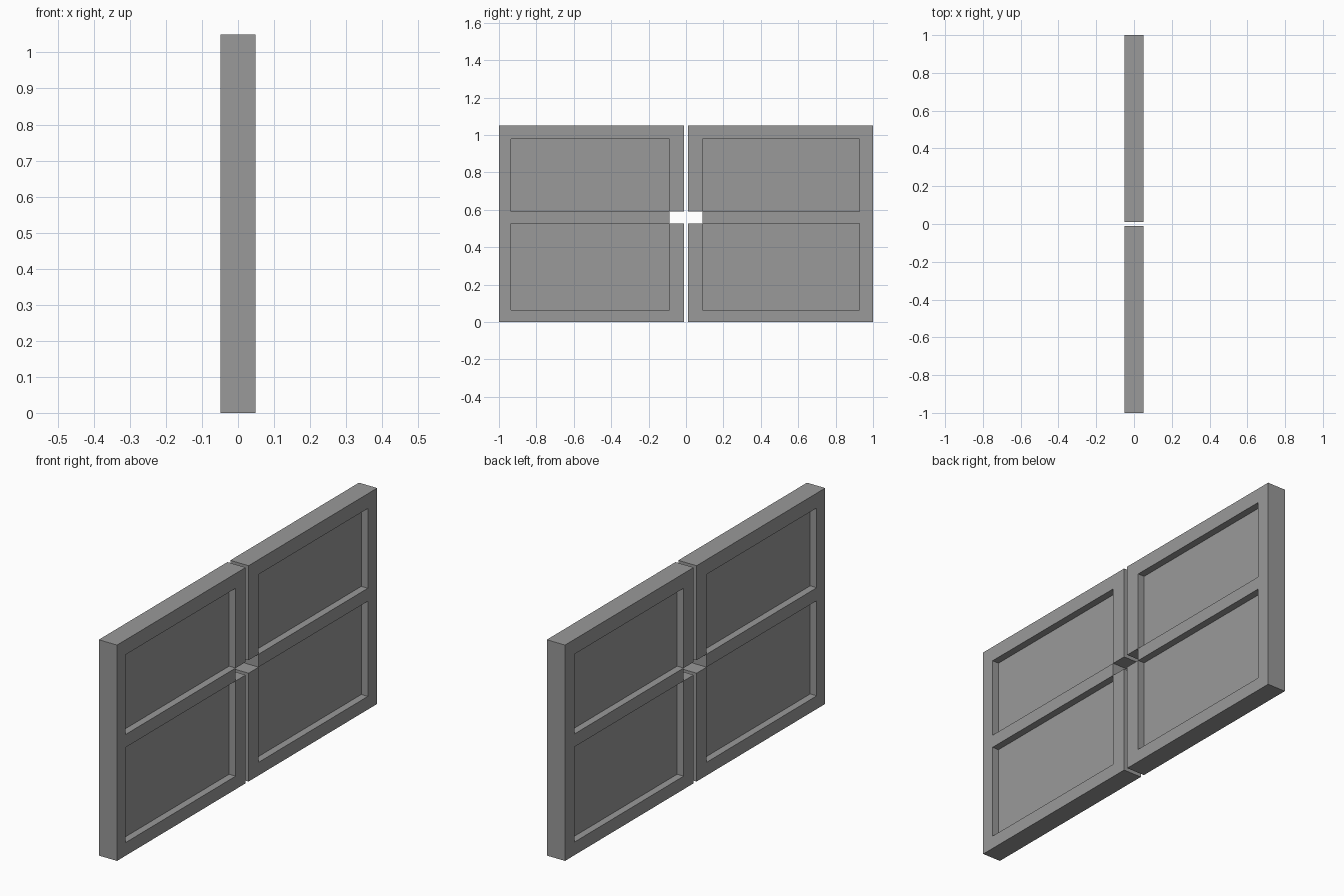
import bpy
import bmesh

if "Cube" in bpy.data.objects:
    bpy.data.objects.remove(bpy.data.objects["Cube"], do_unlink=True)

# Dimensions of one leaf: y outward from the centre gap, z upward
GAP = 0.011
STILE = 0.088
FRAME_DEPTH = 0.098
PANEL_DEPTH = 0.028
Z_CUTS = [0, 0.064, 0.527, 0.59, 0.978, 1.05]

grey = bpy.data.materials.new("plain grey")
grey.use_nodes = True
colour = (0.32, 0.32, 0.32, 1)
grey.diffuse_color = colour
grey.node_tree.nodes["Principled BSDF"].inputs["Base Color"].default_value = colour


def slab(name, y_cuts, cells, depth):
    """Upright sheet made of chosen grid cells, thickened about x = 0."""
    bm = bmesh.new()
    grid = {(i, j): bm.verts.new((0, y, z))
            for i, y in enumerate(y_cuts) for j, z in enumerate(Z_CUTS)}
    for i, j in cells:
        bm.faces.new([grid[i, j], grid[i + 1, j], grid[i + 1, j + 1], grid[i, j + 1]])
    loose = [v for v in bm.verts if not v.link_faces]
    bmesh.ops.delete(bm, geom=loose, context='VERTS')
    bmesh.ops.recalc_face_normals(bm, faces=bm.faces)
    mesh = bpy.data.meshes.new(name)
    bm.to_mesh(mesh)
    bm.free()
    mesh.materials.append(grey)
    obj = bpy.data.objects.new(name, mesh)
    bpy.context.collection.objects.link(obj)
    solid = obj.modifiers.new("Thickness", 'SOLIDIFY')
    solid.thickness = depth
    solid.offset = 0


panel_cells = [(1, 1), (1, 3)]
handle_notch = (0, 2)
frame_cells = [(i, j) for i in range(3) for j in range(5)
               if (i, j) not in panel_cells and (i, j) != handle_notch]

# Two leaves, each a frame with two recessed panels and an open handle notch
for label, side, outer in (("front", -1, 0.935), ("back", 1, 0.928)):
    cuts = [side * y for y in (GAP, STILE, outer, 1)]
    slab(label + "_door_frame", cuts, frame_cells, FRAME_DEPTH)
    slab(label + "_lower_panel", cuts, panel_cells[:1], PANEL_DEPTH)
    slab(label + "_upper_panel", cuts, panel_cells[1:], PANEL_DEPTH)
